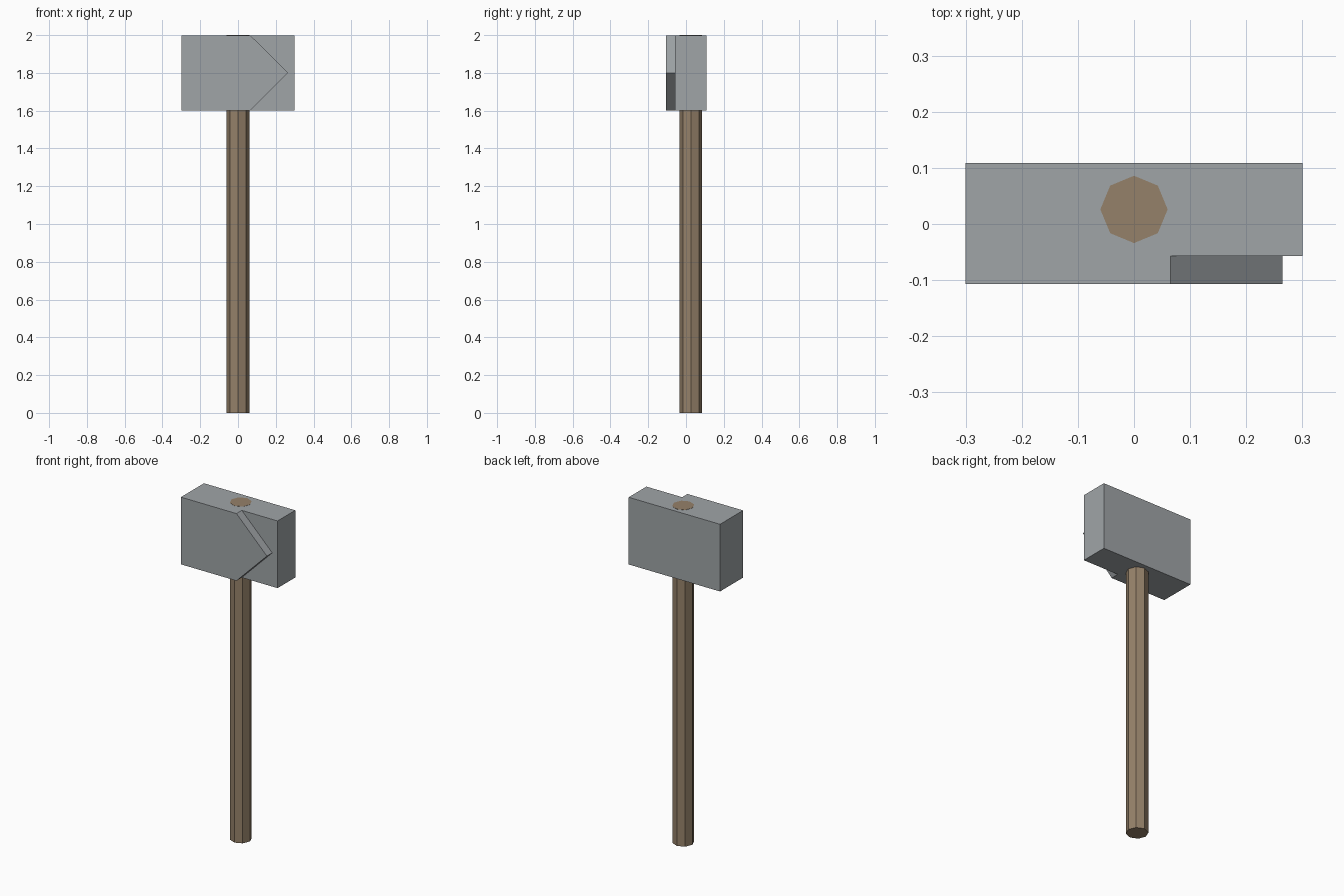
import bpy
import bmesh

cube = bpy.data.objects.get("Cube")
if cube:
    bpy.data.objects.remove(cube, do_unlink=True)


def make_material(name, color):
    mat = bpy.data.materials.new(name)
    mat.use_nodes = True
    mat.diffuse_color = color
    mat.node_tree.nodes["Principled BSDF"].inputs["Base Color"].default_value = color
    return mat


def finish(name, bm, mat):
    bmesh.ops.recalc_face_normals(bm, faces=bm.faces[:])
    mesh = bpy.data.meshes.new(name)
    bm.to_mesh(mesh)
    bm.free()
    mesh.materials.append(mat)
    obj = bpy.data.objects.new(name, mesh)
    bpy.context.collection.objects.link(obj)
    return obj


steel = make_material("steel grey", (0.35, 0.375, 0.39, 1))
wood = make_material("wood brown", (0.30, 0.22, 0.142, 1))

# Hammer head: a block whose front layer ends in a point
half, shoulder, tip = 0.30, 0.065, 0.265
front, step, back = -0.107, -0.057, 0.109
low, mid, high = 1.60, 1.80, 1.999

bm = bmesh.new()


def corner_row(z):
    """Vertices of one flat end of the head, going round from front left."""
    path = [(-half, front), (shoulder, front), (shoulder, step),
            (half, step), (half, back), (-half, back)]
    return [bm.verts.new((x, y, z)) for x, y in path]


bottom, top = corner_row(low), corner_row(high)
tip_front = bm.verts.new((tip, front, mid))
tip_step = bm.verts.new((tip, step, mid))

bm.faces.new(bottom)
bm.faces.new(top)
# right side, back and left side
for i, j in ((3, 4), (4, 5), (5, 0)):
    bm.faces.new((bottom[i], bottom[j], top[j], top[i]))
# pointed front, recessed step and the two sloping edges
bm.faces.new((bottom[0], bottom[1], tip_front, top[1], top[0]))
bm.faces.new((bottom[2], bottom[3], top[3], top[2], tip_step))
for row in (bottom, top):
    bm.faces.new((row[1], row[2], tip_step, tip_front))
finish("hammer_head", bm, steel)

# Eight-sided handle running right through the head
bm = bmesh.new()
bmesh.ops.create_cone(bm, cap_ends=True, segments=8,
                      radius1=0.06, radius2=0.06, depth=2.0)
handle = finish("handle", bm, wood)
handle.location = (0, 0.026, 1)
